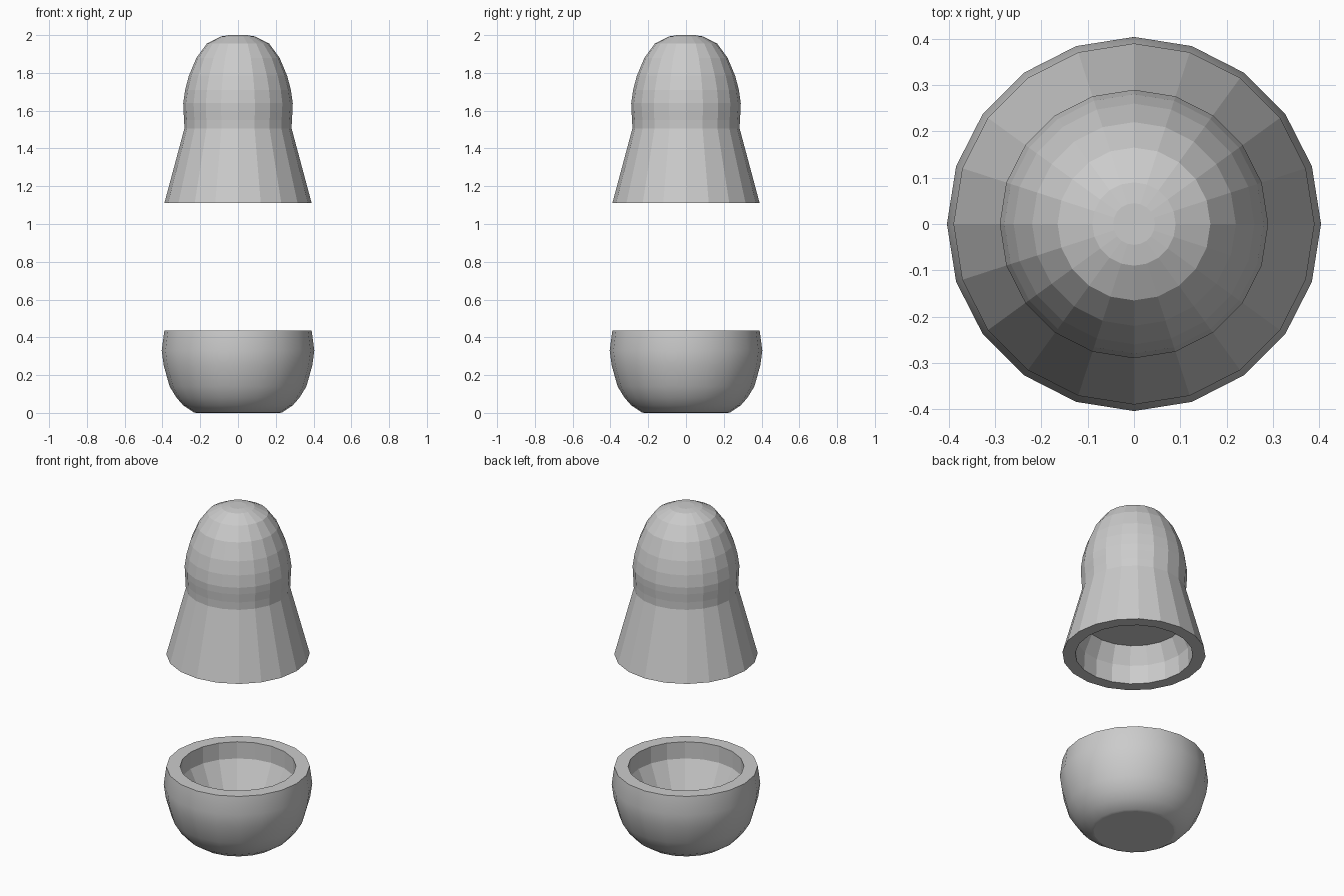
import bpy, bmesh, math

if "Cube" in bpy.data.objects:
    bpy.data.objects.remove(bpy.data.objects["Cube"])

SIDES = 20


def lathe(name, profile, smooth_below=-1):
    """Revolve an (radius, z) profile; first and last rings are capped."""
    bm = bmesh.new()
    rings = []
    for r, z in profile:
        rings.append([bm.verts.new((r * math.cos(i * math.tau / SIDES),
                                    r * math.sin(i * math.tau / SIDES), z))
                      for i in range(SIDES)])
    for k, (a, b) in enumerate(zip(rings, rings[1:])):
        for i in range(SIDES):
            j = (i + 1) % SIDES
            f = bm.faces.new((a[i], a[j], b[j], b[i]))
            f.smooth = k < smooth_below
    bm.faces.new(rings[0])
    bm.faces.new(rings[-1])
    bmesh.ops.recalc_face_normals(bm, faces=bm.faces)
    # keep the rim and base edges crisp
    for e in bm.edges:
        if e.calc_face_angle(0) > math.radians(50):
            e.smooth = False
    mesh = bpy.data.meshes.new(name)
    bm.to_mesh(mesh)
    bm.free()
    obj = bpy.data.objects.new(name, mesh)
    bpy.context.collection.objects.link(obj)
    return obj


# Lower half: smooth outer bowl, rim, stepped faceted inside
lathe("lower_half", [
    (0.22, 0.0), (0.235, 0.003), (0.29, 0.04), (0.325, 0.08), (0.362, 0.14),
    (0.393, 0.25), (0.404, 0.33), (0.39, 0.435),
    (0.315, 0.435), (0.315, 0.335), (0.22, 0.14), (0.1, 0.08)],
    smooth_below=7)

# Upper half: faceted dome and flared skirt, rim, stepped inside with flat ceiling
lathe("upper_half", [
    (0.045, 2.0), (0.09, 1.993), (0.165, 1.955), (0.22, 1.88), (0.26, 1.785),
    (0.28, 1.71), (0.29, 1.64), (0.289, 1.60), (0.285, 1.55), (0.284, 1.505),
    (0.39, 1.11),
    (0.32, 1.11), (0.315, 1.22), (0.27, 1.32)])
